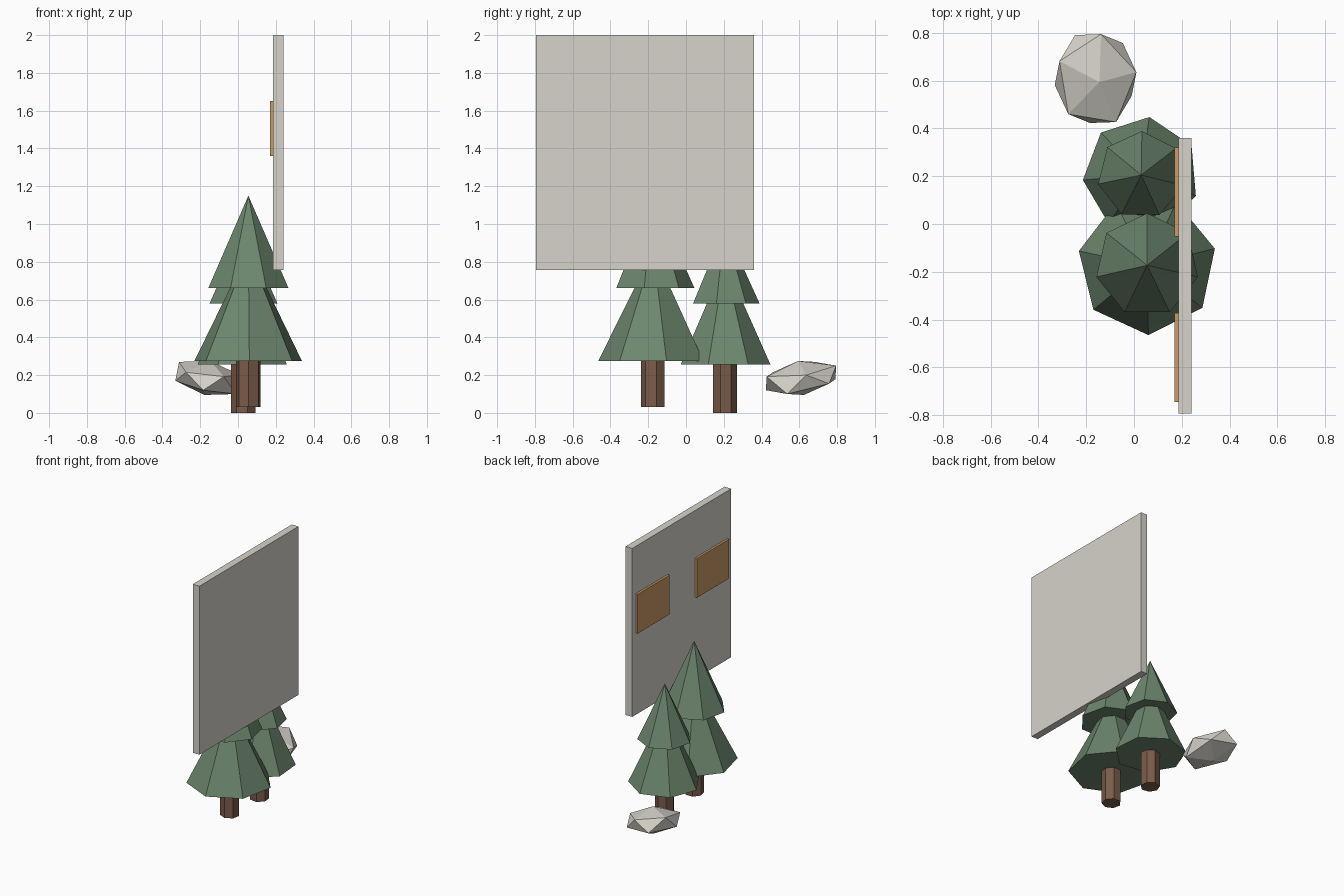
import bpy, bmesh
from math import sin, cos, radians, tau
from mathutils import Vector

if "Cube" in bpy.data.objects:
    bpy.data.objects.remove(bpy.data.objects["Cube"])


def material(name, rgb):
    m = bpy.data.materials.new(name)
    m.diffuse_color = (*rgb, 1)
    m.use_nodes = True
    m.node_tree.nodes["Principled BSDF"].inputs["Base Color"].default_value = m.diffuse_color
    return m


STONE = material("pale_stone", (0.68, 0.655, 0.595))
LEAF = material("pine_green", (0.152, 0.24, 0.155))
BARK = material("bark_brown", (0.195, 0.107, 0.068))
WOOD = material("shutter_wood", (0.60, 0.33, 0.135))


def finish(name, bm, mat):
    bmesh.ops.recalc_face_normals(bm, faces=bm.faces)
    mesh = bpy.data.meshes.new(name)
    bm.to_mesh(mesh)
    bm.free()
    mesh.materials.append(mat)
    obj = bpy.data.objects.new(name, mesh)
    bpy.context.collection.objects.link(obj)
    return obj


def box(name, lo, hi, mat):
    lo, hi = Vector(lo), Vector(hi)
    bm = bmesh.new()
    bmesh.ops.create_cube(bm, size=1)
    bmesh.ops.scale(bm, vec=hi - lo, verts=bm.verts)
    bmesh.ops.translate(bm, vec=(lo + hi) / 2, verts=bm.verts)
    return finish(name, bm, mat)


def tapered(name, centre, z0, z1, r0, r1, angle, mat, sides=7):
    """Faceted prism, or a cone when r1 is zero; one corner points at angle."""
    bm = bmesh.new()
    cx, cy = centre

    def ring(r, z):
        turns = [radians(angle) + tau * i / sides for i in range(sides)]
        return [bm.verts.new((cx + r * cos(a), cy + r * sin(a), z)) for a in turns]

    low = ring(r0, z0)
    bm.faces.new(low)
    if r1:
        high = ring(r1, z1)
        bm.faces.new(high)
    else:
        tip = bm.verts.new((cx, cy, z1))
    for i in range(sides):
        j = (i + 1) % sides
        top = [high[j], high[i]] if r1 else [tip]
        bm.faces.new([low[i], low[j]] + top)
    return finish(name, bm, mat)


def tree(name, centre, ground, lower, upper, angle, upper_angle):
    # each tier is (base height, tip height, radius)
    tapered(name + "_trunk", centre, ground, lower[0] + 0.02, 0.066, 0.066, angle, BARK)
    tapered(name + "_lower_tier", centre, lower[0], lower[1], lower[2], 0, angle, LEAF)
    tapered(name + "_upper_tier", centre, upper[0], upper[1], upper[2], 0, upper_angle, LEAF)


# Wall slab with two shutters on its left face
box("wall_panel", (0.186, -0.793, 0.757), (0.24, 0.361, 2.0), STONE)
for side, y in (("front", -0.745), ("back", -0.053)):
    box(side + "_shutter", (0.17, y, 1.36), (0.188, y + 0.373, 1.65), WOOD)

# Two pine trees
tree("tall_tree", (0.055, -0.173), 0.03, (0.275, 0.86, 0.292), (0.66, 1.15, 0.218), -89, 90)
tree("short_tree", (0.03, 0.205), 0.0, (0.255, 0.80, 0.245), (0.58, 0.985, 0.184), 82, 89)

# Boulder: squashed, tilted twenty-sided solid made from six opposite corner pairs
centre = Vector((-0.161, 0.609, 0.185))
corners = [(0.016, -0.015, 0.09), (-0.151, 0.073, 0.085), (0.023, 0.186, 0.065),
           (0.171, 0.027, 0.015), (0.086, -0.182, 0.007), (-0.114, -0.149, 0.03)]
bm = bmesh.new()
for c in corners:
    for sign in (1, -1):
        bm.verts.new(centre + sign * Vector(c))
bmesh.ops.convex_hull(bm, input=bm.verts)
finish("boulder", bm, STONE)
